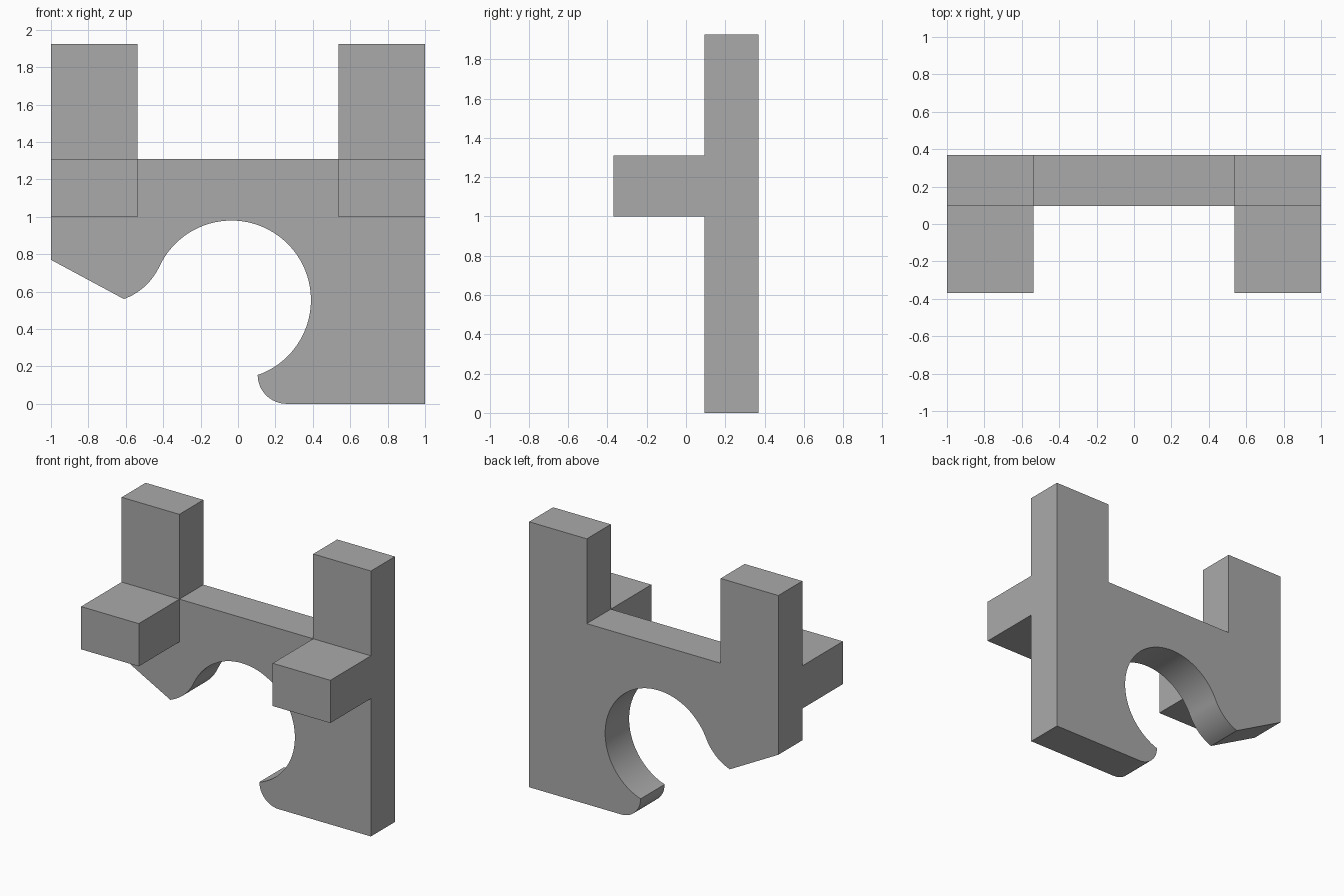
import bpy, bmesh
from math import sin, cos, radians

cube = bpy.data.objects.get("Cube")
if cube:
    bpy.data.objects.remove(cube, do_unlink=True)

grey = bpy.data.materials.new("plain grey")
grey.use_nodes = True
colour = (0.4, 0.4, 0.4, 1)
grey.diffuse_color = colour
grey.node_tree.nodes["Principled BSDF"].inputs["Base Color"].default_value = colour

FRONT, BACK = 0.095, 0.37
BAR_TOP, POST_TOP = 1.31, 1.925
INNER = 0.537


def arc(cx, cz, r, start, end, steps):
    """Points along an arc in the x-z plane, angles in degrees."""
    angles = [radians(start + (end - start) * i / steps) for i in range(steps + 1)]
    return [(cx + r * cos(a), cz + r * sin(a)) for a in angles]


def extrude(name, outline, y0, y1):
    """Solid made by extruding an x-z outline from y0 to y1."""
    bm = bmesh.new()
    face = bm.faces.new([bm.verts.new((x, y0, z)) for x, z in outline])
    moved = bmesh.ops.extrude_face_region(bm, geom=[face])["geom"]
    verts = [v for v in moved if isinstance(v, bmesh.types.BMVert)]
    bmesh.ops.translate(bm, verts=verts, vec=(0, y1 - y0, 0))
    bmesh.ops.recalc_face_normals(bm, faces=bm.faces)
    mesh = bpy.data.meshes.new(name)
    bm.to_mesh(mesh)
    bm.free()
    mesh.materials.append(grey)
    obj = bpy.data.objects.new(name, mesh)
    bpy.context.collection.objects.link(obj)
    return obj


# Hook-shaped plate: rounded toe, round opening, curved lip, two posts
outline = [(1, 0)]
outline += arc(0.26, 0.155, 0.155, 270, 180, 12)
outline += arc(-0.035, 0.555, 0.425, -70.7, 155, 56)[1:]
outline += arc(-0.725, 0.876, 0.336, -25, -70, 14)[1:]
outline += [(-1, 0.77), (-1, POST_TOP), (-INNER, POST_TOP), (-INNER, BAR_TOP),
            (INNER, BAR_TOP), (INNER, POST_TOP), (1, POST_TOP)]
plate = extrude("hook_plate", outline, FRONT, BACK)

# Front blocks, joined into the plate
for side, x0, x1 in (("right", -1, -INNER), ("left", INNER, 1)):
    block = extrude(side + "_front_block",
                    [(x0, 1), (x1, 1), (x1, BAR_TOP), (x0, BAR_TOP)], -BACK, 0.2)
    block.hide_render = True
    bpy.context.view_layer.objects.active = plate
    union = plate.modifiers.new(side + "_union", "BOOLEAN")
    union.operation = "UNION"
    union.solver = "EXACT"
    union.object = block
    bpy.ops.object.modifier_apply(modifier=union.name)
    bpy.data.objects.remove(block, do_unlink=True)

# Smooth curves with sharp edges
bpy.ops.object.select_all(action="DESELECT")
plate.select_set(True)
bpy.context.view_layer.objects.active = plate
bpy.ops.object.shade_smooth_by_angle(angle=radians(25))
